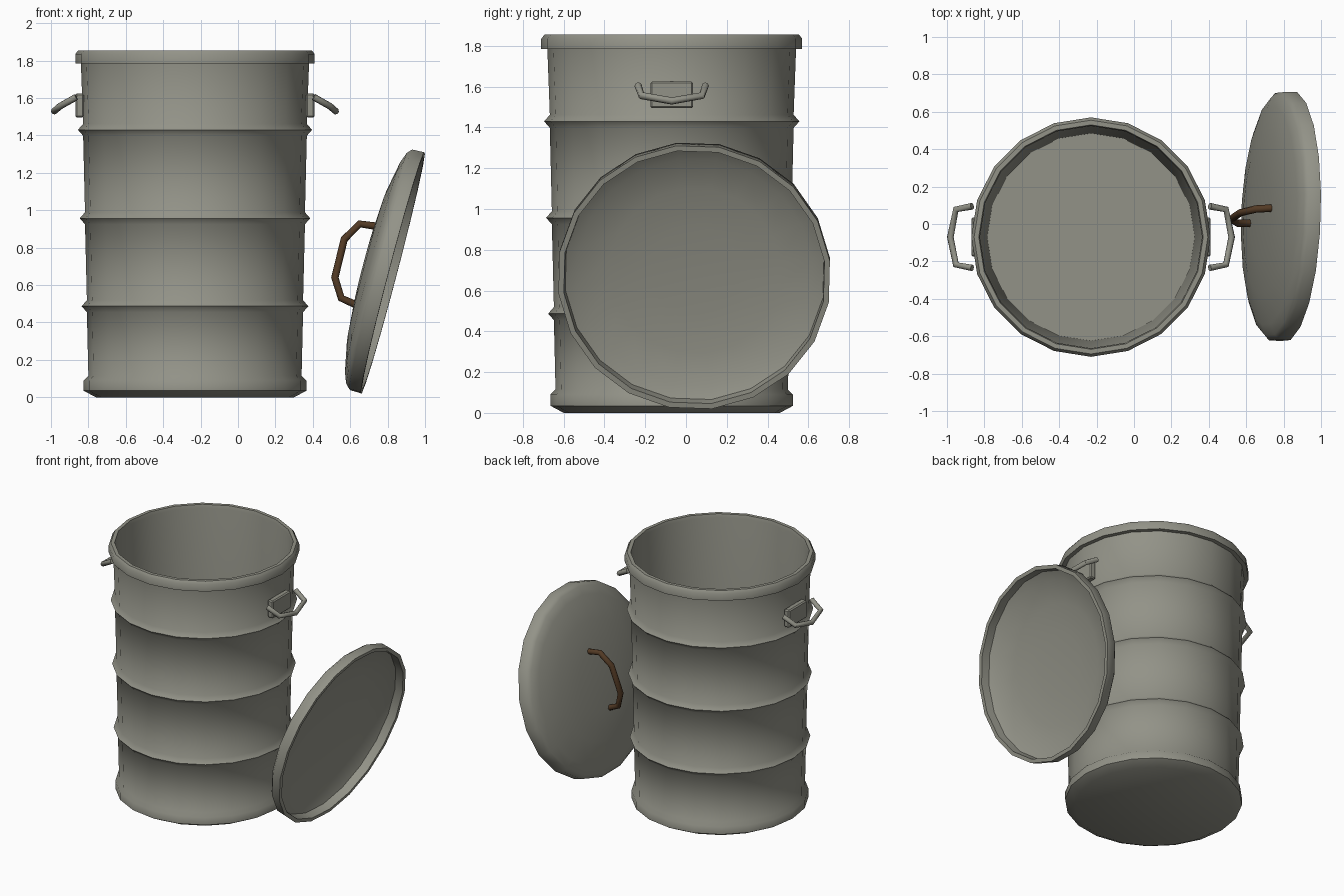
import bpy, bmesh, math
from mathutils import Matrix, Vector

if "Cube" in bpy.data.objects:
    bpy.data.objects.remove(bpy.data.objects["Cube"])

SIDES = 20
CX, CY = -0.23, -0.07          # centre of the can


def material(name, rgb):
    m = bpy.data.materials.new(name)
    m.diffuse_color = (*rgb, 1)
    m.use_nodes = True
    m.node_tree.nodes["Principled BSDF"].inputs["Base Color"].default_value = m.diffuse_color
    return m


METAL = material("grey_metal", (0.29, 0.29, 0.245))
BROWN = material("brown_handle", (0.085, 0.042, 0.018))


def finish(bm, name, mat, angle):
    bmesh.ops.recalc_face_normals(bm, faces=bm.faces)
    me = bpy.data.meshes.new(name)
    bm.to_mesh(me)
    bm.free()
    me.materials.append(mat)
    me.shade_smooth()
    me.set_sharp_from_angle(angle=math.radians(angle))
    ob = bpy.data.objects.new(name, me)
    bpy.context.collection.objects.link(ob)
    return ob


def lathe(name, profile, matrix, mat, angle=50):
    """Revolve (radius, height) points; radius 0 closes at the axis."""
    bm = bmesh.new()
    rings = []
    for r, z in profile:
        if r == 0:
            rings.append([bm.verts.new((0, 0, z))] * SIDES)
        else:
            rings.append([bm.verts.new((r * math.cos(a), r * math.sin(a), z))
                          for a in (2 * math.pi * i / SIDES for i in range(SIDES))])
    for a, b in zip(rings, rings[1:]):
        for i in range(SIDES):
            j = (i + 1) % SIDES
            quad = list(dict.fromkeys((a[i], a[j], b[j], b[i])))
            bm.faces.new(quad)
    bm.transform(matrix)
    return finish(bm, name, mat, angle)


def tube(name, points, radius, mat, sides=8):
    """Sweep a round section along a path, mitred at the corners."""
    pts = [Vector(p) for p in points]
    bm = bmesh.new()
    rings = []
    side = None
    for i, p in enumerate(pts):
        d0 = (p - pts[i - 1]).normalized() if i else (pts[1] - p).normalized()
        d1 = (pts[i + 1] - p).normalized() if i < len(pts) - 1 else d0
        t = (d0 + d1).normalized()
        if side is None:
            side = t.orthogonal()
        side = (side - t * side.dot(t)).normalized()
        up = t.cross(side)
        rings.append([bm.verts.new(p + radius * (math.cos(a) * side + math.sin(a) * up))
                      for a in (2 * math.pi * k / sides for k in range(sides))])
    for a, b in zip(rings, rings[1:]):
        for k in range(sides):
            m = (k + 1) % sides
            bm.faces.new((a[k], a[m], b[m], b[k]))
    bm.faces.new(rings[0])
    bm.faces.new(rings[-1])
    return finish(bm, name, mat, 50)


# Can: foot, ribbed wall, rolled rim, thin inner wall and floor
profile = [(0, 0), (0.53, 0), (0.595, 0.035), (0.595, 0.09), (0.57, 0.115)]
for z, r in ((0.487, 0.578), (0.957, 0.588), (1.43, 0.598)):
    profile += [(r, z - 0.032), (r + 0.028, z), (r, z + 0.032)]
profile += [(0.61, 1.785), (0.64, 1.785), (0.64, 1.835), (0.625, 1.855),
            (0.6, 1.855), (0.594, 1.83), (0.555, 0.04), (0, 0.04)]
lathe("can_body", profile, Matrix.Translation((CX, CY, 0)), METAL)

# Lid: domed shell leaning beside the can, hollow side facing right
lid_matrix = (Matrix.Translation((0.828, 0.04, 0.665))
              @ Matrix.Rotation(math.radians(-2), 4, 'Z')
              @ Matrix.Rotation(math.radians(-75.3), 4, 'Y')
              @ Matrix.Rotation(math.radians(11), 4, 'Z'))
lathe("lid", [(0, 0.162), (0.22, 0.158), (0.42, 0.143), (0.587, 0.11), (0.645, 0.088),
              (0.67, 0.065), (0.672, 0), (0.645, 0), (0.64, 0.06), (0.58, 0.093),
              (0.42, 0.126), (0.22, 0.142), (0, 0.146)], lid_matrix, METAL)

# Lid handle
tube("lid_handle", [(0.735, 0.085, 0.915), (0.65, 0.08, 0.927), (0.568, 0.06, 0.845),
                    (0.518, 0.025, 0.64), (0.552, 0.005, 0.53), (0.63, 0.004, 0.495)],
     0.02, BROWN)

# Side handles: back plate and drooping loop on both sides of the can
for s, label in ((1, "right"), (-1, "left")):
    bm = bmesh.new()
    bmesh.ops.create_cube(bm, size=1)
    bm.transform(Matrix.Translation((CX + s * 0.617, CY, 1.56))
                 @ Matrix.Diagonal((0.045, 0.21, 0.13, 1)))
    bmesh.ops.bevel(bm, geom=bm.edges[:], offset=0.008, segments=1, affect='EDGES')
    finish(bm, label + "_handle_plate", METAL, 30)
    loop = [(0.635, 0.165, 1.605), (0.722, 0.148, 1.556), (0.752, 0, 1.53),
            (0.722, -0.148, 1.556), (0.635, -0.165, 1.605)]
    tube(label + "_handle_loop", [(CX + s * x, CY + y, z) for x, y, z in loop], 0.018, METAL)
